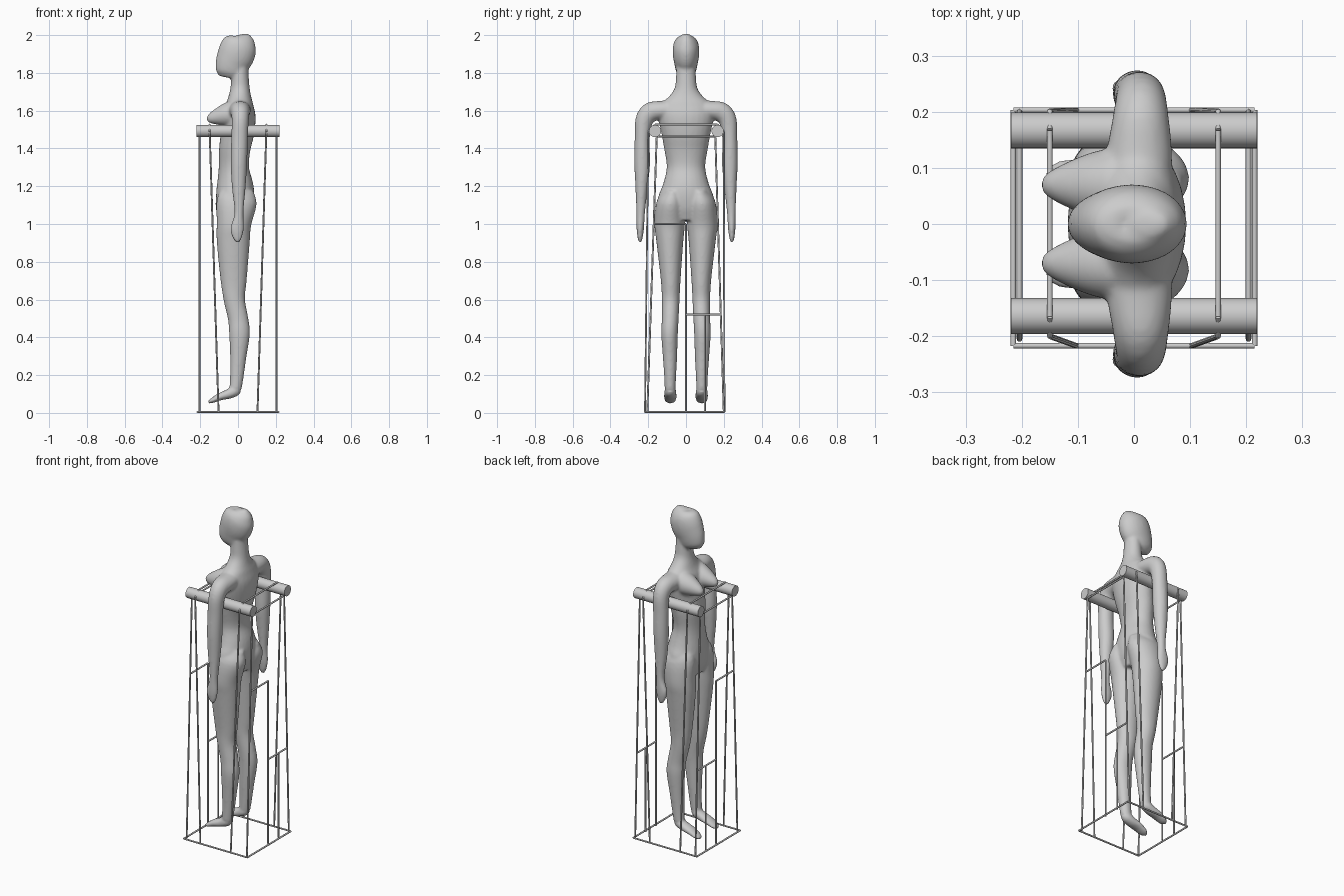
import bpy, bmesh, math
from mathutils import Vector, Matrix

if "Cube" in bpy.data.objects:
    bpy.data.objects.remove(bpy.data.objects["Cube"])

X, Y = Vector((1, 0, 0)), Vector((0, 1, 0))


def finish(bm, name):
    bmesh.ops.recalc_face_normals(bm, faces=bm.faces)
    me = bpy.data.meshes.new(name)
    bm.to_mesh(me)
    bm.free()
    ob = bpy.data.objects.new(name, me)
    bpy.context.collection.objects.link(ob)
    return ob


def spline(rows, steps=4):
    """Catmull-Rom interpolation of tuples."""
    v = [Vector(r) for r in rows]
    p = [v[0] * 2 - v[1]] + v + [v[-1] * 2 - v[-2]]
    out = []
    for i in range(1, len(p) - 2):
        a, b, c, d = p[i - 1:i + 3]
        for k in range(steps):
            t = k / steps
            out.append((b * 2 + (c - a) * t + (a * 2 - b * 5 + c * 4 - d) * t * t
                        + (b * 3 - a - c * 3 + d) * t ** 3) * 0.5)
    return out + [v[-1]]


def loft(bm, rows, side, n=28):
    """Rows are (x, y, z, radius along side, radius across)."""
    pts = spline(rows)
    rings = []
    for i, r in enumerate(pts):
        t = Vector(pts[min(i + 1, len(pts) - 1)][:3]) - Vector(pts[max(i - 1, 0)][:3])
        nrm = t.cross(side).normalized()
        c = Vector(r[:3])
        rings.append([bm.verts.new(c + side * max(r[3], .003) * math.cos(2 * math.pi * k / n)
                                   + nrm * max(r[4], .003) * math.sin(2 * math.pi * k / n))
                      for k in range(n)])
    for a, b in zip(rings, rings[1:]):
        for k in range(n):
            bm.faces.new((a[k], a[(k + 1) % n], b[(k + 1) % n], b[k]))
    bm.faces.new(rings[0])
    bm.faces.new(rings[-1])


def stack(rows):
    """(z, x front, x back, y min, y max) to loft rows."""
    return [((f + b) / 2, (l + r) / 2, z, (r - l) / 2, (b - f) / 2) for z, f, b, l, r in rows]


# mannequin: overlapping lofts fused by remesh
bm = bmesh.new()
trunk = [(1.02, -.10, .055, .09), (1.08, -.118, .075, .15), (1.15, -.116, .086, .145),
         (1.21, -.112, .08, .122), (1.30, -.102, .058, .102), (1.40, -.10, .066, .116),
         (1.48, -.09, .085, .13), (1.55, -.085, .093, .145), (1.60, -.078, .09, .15),
         (1.64, -.062, .08, .13), (1.675, -.05, .07, .09), (1.72, -.04, .062, .06),
         (1.78, -.036, .057, .053), (1.84, -.03, .055, .05)]
loft(bm, stack([(z, f, b, -w, w) for z, f, b, w in trunk]), Y)
head = [(1.772, -.104, .03, .03), (1.80, -.116, .052, .05), (1.85, -.119, .064, .062),
        (1.90, -.107, .09, .07), (1.945, -.088, .099, .068), (1.975, -.062, .092, .055),
        (1.995, -.035, .072, .034), (2.004, -.005, .04, .012)]
loft(bm, stack([(z, f, b, -w, w) for z, f, b, w in head]), Y)
leg = [(1.19, -.07, .085, .03, .11), (1.12, -.112, .1, .008, .155), (1.0, -.113, .07, .006, .167),
       (.9, -.112, .062, .015, .156), (.7, -.092, .046, .029, .133), (.6, -.076, .037, .034, .128),
       (.5, -.053, .054, .039, .128), (.42, -.047, .063, .043, .131), (.3, -.042, .045, .047, .123),
       (.2, -.042, .031, .052, .116), (.13, -.045, .02, .055, .113)]
foot = [(.008, .128, .02, .02), (-.015, .117, .03, .03), (-.05, .1, .033, .026),
        (-.095, .086, .035, .02), (-.135, .066, .03, .014), (-.158, .055, .015, .007)]
arm = [(.008, .05, 1.6, .06, .06), (.01, .13, 1.602, .058, .05), (.012, .19, 1.59, .05, .053),
       (.012, .222, 1.545, .045, .047), (.008, .232, 1.45, .044, .04), (.005, .232, 1.32, .043, .042),
       (.004, .235, 1.2, .037, .033), (.005, .24, 1.06, .024, .023), (-.005, .242, .98, .036, .02),
       (-.004, .243, .93, .026, .014), (-.002, .243, .902, .01, .007)]
breast = [(-.03, .07, 1.585, .068, .07), (-.075, .07, 1.575, .058, .058),
          (-.12, .07, 1.565, .04, .04), (-.15, .07, 1.558, .024, .025), (-.165, .07, 1.556, .01, .012)]
for s in (-1, 1):
    loft(bm, [(x, s * y, z, a, b) for x, y, z, a, b in stack(leg)], Y)
    loft(bm, [(x, s * .083, z, a, b) for x, z, a, b in foot], Y)
    loft(bm, [(x, s * y, z, a, b) for x, y, z, a, b in arm], X)
    loft(bm, [(x, s * y, z, a, b) for x, y, z, a, b in breast], Y)
body = finish(bm, "mannequin")
rem = body.modifiers.new("fuse", 'REMESH')
rem.mode = 'VOXEL'
rem.voxel_size = .007
rem.use_smooth_shade = True
smooth = body.modifiers.new("blend", 'SMOOTH')
smooth.factor = .5
smooth.iterations = 8


def rod(bm, a, b, r=.005, n=8):
    a, b = Vector(a), Vector(b)
    d = b - a
    m = Matrix.Translation((a + b) / 2) @ d.to_track_quat('Z', 'Y').to_matrix().to_4x4()
    bmesh.ops.create_cone(bm, cap_ends=True, segments=n, radius1=r, radius2=r,
                          depth=d.length, matrix=m)


def rods(name, paths, r=.005, n=8):
    bm = bmesh.new()
    for p in paths:
        for a, b in zip(p, p[1:]):
            rod(bm, a, b, r, n)
    ob = finish(bm, name)
    ob.data.shade_smooth()
    ob.data.set_sharp_from_angle(angle=math.radians(50))
    return ob


# bars under the arms
for name, y in (("left_arm_bar", .167), ("right_arm_bar", -.164)):
    rods(name, [[(-.219, y, 1.492), (.219, y, 1.492)]], .032, 32)

# base rectangle
x, y0, y1, z = .215, -.217, .203, .005
rods("base_frame", [[(-x, y0, z), (x, y0, z), (x, y1, z), (-x, y1, z), (-x, y0, z)]])

for s, name in ((-1, "front"), (1, "back")):
    # end panel with uprights and stepped braces
    x = s * .204
    rods(name + "_panel", [
        [(x, -.205, .005), (x, -.155, 1.463), (x, .155, 1.463), (x, .2, .005)],
        [(x, 0, .005), (x, 0, 1.0)], [(x, -.17, 1.0), (x, 0, 1.0)],
        [(x, 0, .52), (x, .183, .52)], [(x, .1, .005), (x, .1, .52)]])
    # hoop passing over both bars
    a, b = s * .15, s * .103
    rods(name + "_hoop", [[(b, -.217, .005), (a, -.2, 1.49), (a, -.165, 1.526),
                           (a, .167, 1.526), (a, .201, 1.49), (b, .203, .005)]])
